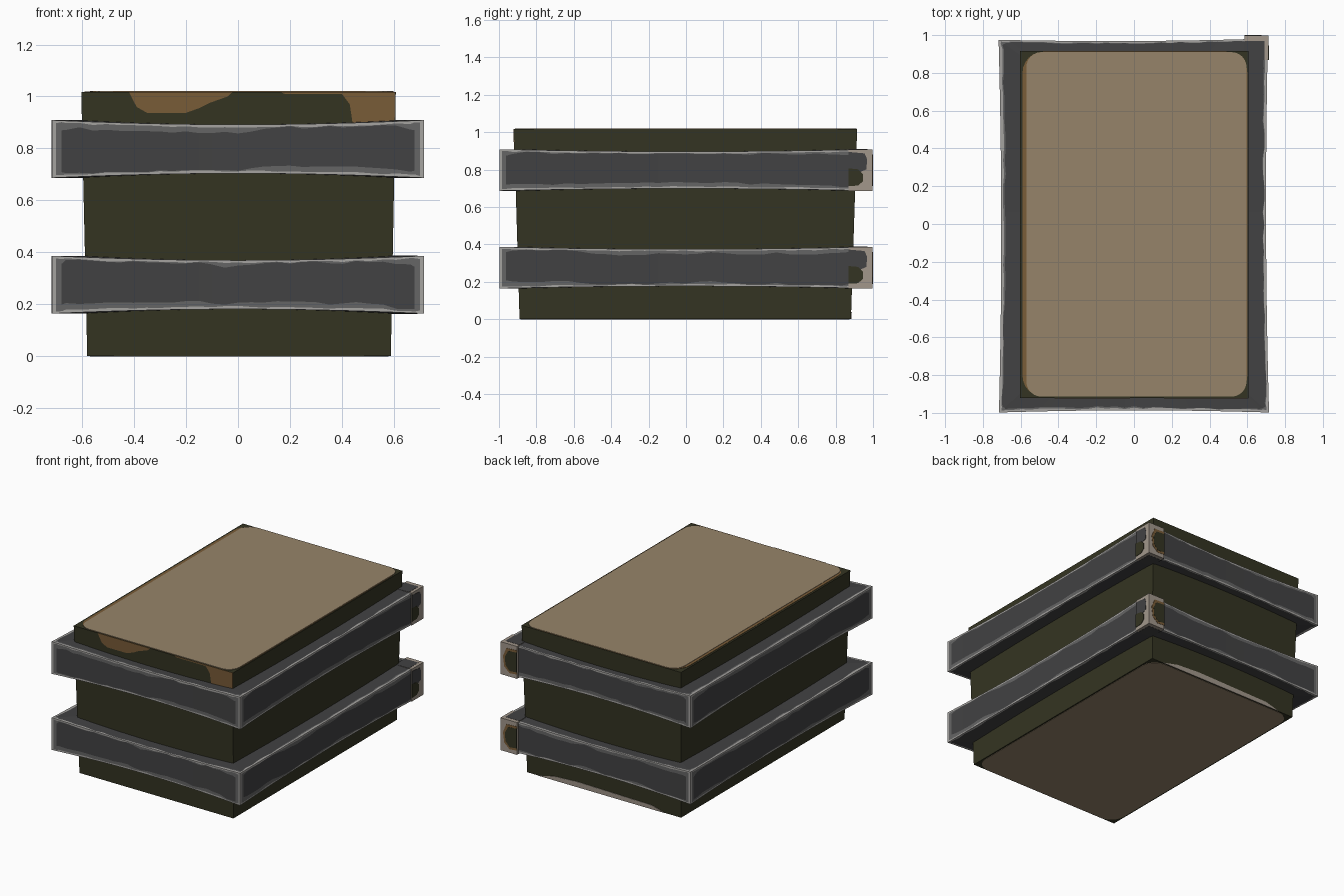
import bpy, bmesh, math, random
from mathutils import Vector

if "Cube" in bpy.data.objects:
    bpy.data.objects.remove(bpy.data.objects["Cube"])
random.seed(4)


def mat(name, col):
    m = bpy.data.materials.new(name)
    m.diffuse_color = (*col, 1)
    m.use_nodes = True
    m.node_tree.nodes["Principled BSDF"].inputs["Base Color"].default_value = m.diffuse_color
    return m


OLIVE = mat("dark olive", (0.034, 0.034, 0.016))
TAN = mat("tan", (0.305, 0.231, 0.144))
BROWN = mat("brown", (0.195, 0.109, 0.040))
DARK = mat("dark grey", (0.054, 0.054, 0.056))
MID = mat("worn grey", (0.130, 0.130, 0.130))
LIGHT = mat("pale grey", (0.38, 0.37, 0.355))
PALE = mat("pale stone", (0.36, 0.31, 0.26))


def finish(name, bm, mats):
    bmesh.ops.remove_doubles(bm, verts=bm.verts, dist=1e-5)
    bmesh.ops.recalc_face_normals(bm, faces=bm.faces)
    me = bpy.data.meshes.new(name)
    bm.to_mesh(me)
    bm.free()
    for m in mats:
        me.materials.append(m)
    ob = bpy.data.objects.new(name, me)
    bpy.context.collection.objects.link(ob)
    return ob


def prism(name, pts, offset, m, ends=None):
    """Solid between polygon pts and a second polygon (pts + offset, or ends)."""
    bm = bmesh.new()
    top = ends or [Vector(p) + Vector(offset) for p in pts]
    a = [bm.verts.new(p) for p in pts]
    b = [bm.verts.new(p) for p in top]
    bm.faces.new(a)
    bm.faces.new(b)
    n = len(a)
    for i in range(n):
        bm.faces.new((a[i], a[(i + 1) % n], b[(i + 1) % n], b[i]))
    return finish(name, bm, [m])


def rect(x0, x1, y0, y1, z):
    return [(x0, y0, z), (x1, y0, z), (x1, y1, z), (x0, y1, z)]


def round_rect(x0, x1, y0, y1, r, z):
    pts = []
    for cx, cy, a in ((x1 - r, y1 - r, 0), (x0 + r, y1 - r, 90),
                      (x0 + r, y0 + r, 180), (x1 - r, y0 + r, 270)):
        for k in range(7):
            t = math.radians(a + 15 * k)
            pts.append((cx + r * math.cos(t), cy + r * math.sin(t), z))
    return pts


# Tapered body
H = 1.017
prism("body", rect(-0.58, 0.588, -0.89, 0.882, 0.002), None, OLIVE,
      rect(-0.603, 0.607, -0.92, 0.915, H))

# Worn paint on lid and base
prism("lid_wear_rim", round_rect(-0.59, 0.6, -0.914, 0.912, 0.11, H), (0, 0, 0.002), BROWN)
prism("lid_panel", round_rect(-0.57, 0.596, -0.914, 0.91, 0.08, H), (0, 0, 0.004), TAN)
prism("base_panel", round_rect(-0.57, 0.578, -0.885, 0.875, 0.10, 0), (0, 0, 0.003), TAN)


# Worn patches on the front and back walls
def front(pts):
    return [(x, -0.89 - 0.03 * z / H, z) for x, z in pts]


prism("front_wear_left", front([(-0.42, 1.018), (-0.39, 0.96), (-0.35, 0.937), (-0.2, 0.937),
      (-0.15, 0.955), (-0.11, 0.975), (-0.04, 1.0), (-0.02, 1.018)]), (0, -0.003, 0), BROWN)
prism("front_wear_right", front([(0.16, 1.018), (0.18, 1.01), (0.4, 1.01), (0.43, 0.97),
      (0.445, 0.87), (0.602, 0.87), (0.605, 1.018)]), (0, -0.003, 0), BROWN)
prism("back_wear", [(x, 0.882 + 0.033 * z / H, z) for x, z in
      ((-0.46, 0.002), (-0.36, 0.03), (0.2, 0.04), (0.38, 0.03), (0.5, 0.002))],
      (0, 0.003, 0), PALE)

# Bands: four warped planks with worn edges, mitred at the corners
OUT = [(-0.715, -0.998), (0.715, -0.998), (0.709, 0.982), (-0.717, 0.975)]
INN = [(-0.57, -0.87), (0.57, -0.87), (0.57, 0.87), (-0.57, 0.87)]
STRIPS = [0, 1, 2, 2, 1, 0, 1, 2, 2, 0]  # dark, worn, pale per lengthwise strip


def band(name, z0, z1):
    bm = bmesh.new()
    for s in range(4):
        o0, o1 = Vector(OUT[s]), Vector(OUT[(s + 1) % 4])
        i0, i1 = Vector(INN[s]), Vector(INN[(s + 1) % 4])
        e = 0.014 / (o1 - o0).length
        ts = [0, e, 2.5 * e] + [k / 28 for k in range(1, 28)] + [1 - 2.5 * e, 1 - e, 1]
        cols = []
        wear = 0.01
        for t in ts:
            bow = 4 * t * (1 - t)
            out, inn = o0.lerp(o1, t), i0.lerp(i1, t)
            out = out.lerp(inn, 0.09 * bow)
            dz = (0.017 if s % 2 == 0 else 0.012) * bow
            lo, hi = z0 + dz, z1 - dz
            corner = t in (0, 1)
            wear = min(0.022, max(0.002, wear + random.uniform(-0.009, 0.009)))
            w = [0.009 if corner else random.uniform(0.006, 0.013) for _ in range(4)]
            m = wear + 0.025 * max(0, 1 - bow * 6)
            m2 = 0.024 - wear + 0.02 * max(0, 1 - bow * 6)
            f1 = 0.09 if corner else random.uniform(0.06, 0.14)
            f2 = 0.2 if corner else f1 + wear * 3
            prof = [(inn, hi), (out.lerp(inn, f2), hi), (out.lerp(inn, f1), hi),
                    (out, hi), (out, hi - w[0]), (out, hi - w[0] - m),
                    (out, lo + w[1] + m2), (out, lo + w[1]), (out, lo),
                    (out.lerp(inn, f1), lo), (inn, lo)]
            cols.append([bm.verts.new((p.x, p.y, z)) for p, z in prof])
        last = len(cols) - 2
        for c in range(len(cols) - 1):
            for r, mi in enumerate(STRIPS):
                f = bm.faces.new((cols[c][r], cols[c + 1][r],
                                  cols[c + 1][r + 1], cols[c][r + 1]))
                if 3 <= r <= 7:  # plank ends are worn too
                    mi = 2 if c in (0, last) else max(mi, 1) if c in (1, last - 1) else mi
                f.material_index = mi
            f = bm.faces.new((cols[c][10], cols[c + 1][10], cols[c + 1][0], cols[c][0]))
    finish(name, bm, [DARK, MID, LIGHT])

    # Bare block at the back right corner, with remains of paint
    X, Y = 0.711, 0.997
    prism(name + "_corner_block", rect(0.585, X, 0.868, Y, z0), (0, 0, z1 - z0), PALE)
    prism(name + "_block_top", rect(0.585, 0.69, 0.868, 0.97, z1), (0, 0, 0.001), DARK)
    prism(name + "_block_underside", rect(0.585, 0.69, 0.868, 0.97, z0), (0, 0, -0.001), DARK)
    prism(name + "_block_side_grey", [(X, y, z0 + z) for y, z in
          ((0.868, 0.11), (0.93, 0.1), (0.965, 0.115), (0.968, 0.17), (0.955, 0.2),
           (0.868, 0.208))], (0.002, 0, 0), DARK)
    prism(name + "_block_side_olive", [(X, y, z0 + z) for y, z in
          ((0.868, 0.025), (0.92, 0.028), (0.945, 0.05), (0.945, 0.09), (0.92, 0.115),
           (0.868, 0.12))], (0.003, 0, 0), OLIVE)
    prism(name + "_block_back_brown", [(x, Y, z0 + z) for x, z in
          ((0.585, 0.03), (0.64, 0.025), (0.68, 0.06), (0.69, 0.13), (0.665, 0.19),
           (0.585, 0.195))], (0, 0.002, 0), BROWN)
    prism(name + "_block_back_olive", [(x, Y, z0 + z) for x, z in
          ((0.585, 0.045), (0.64, 0.04), (0.67, 0.075), (0.675, 0.13), (0.65, 0.175),
           (0.585, 0.18))], (0, 0.003, 0), OLIVE)


band("lower_band", 0.165, 0.387)
band("upper_band", 0.687, 0.909)
